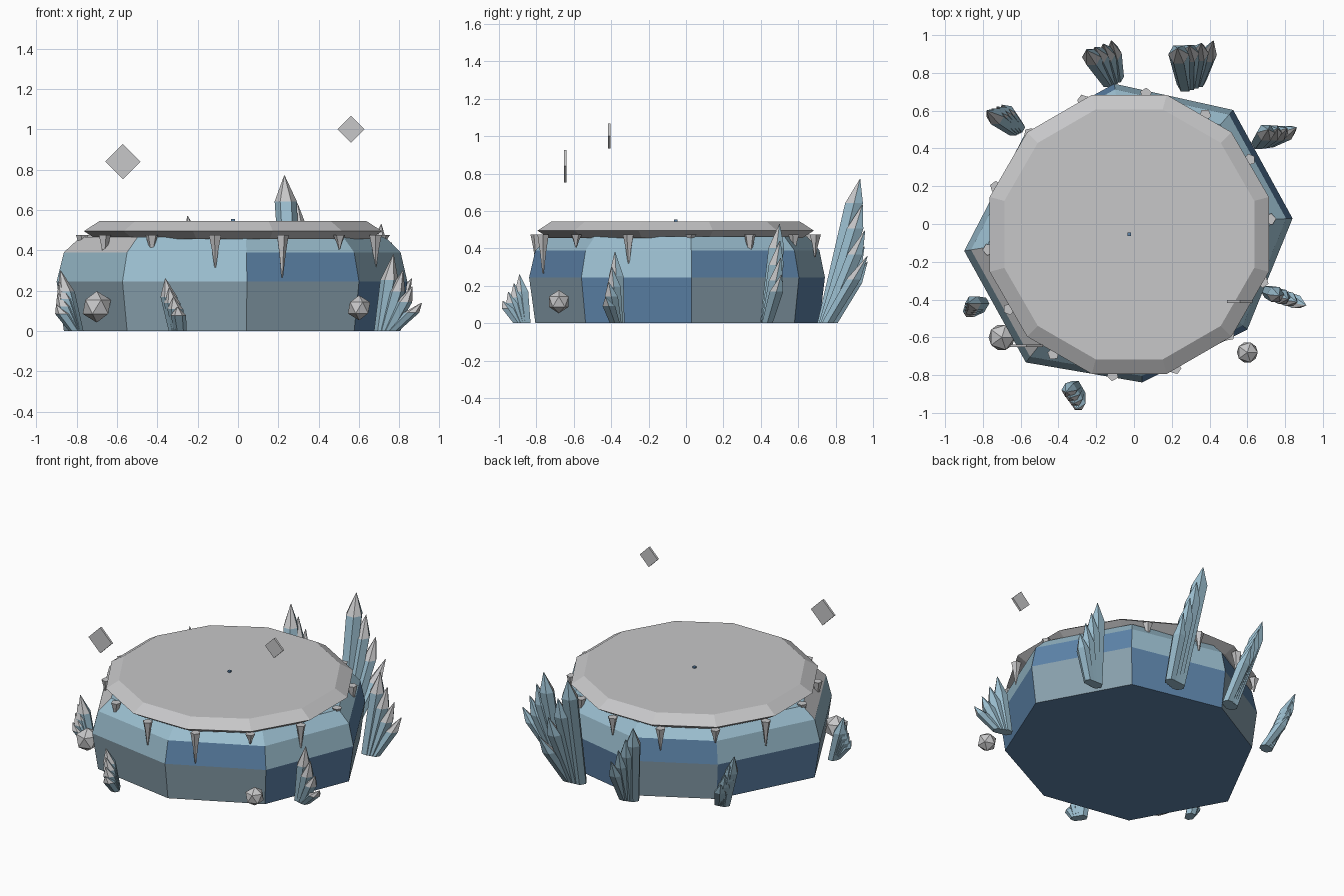
import bpy
import bmesh
from math import cos, sin, pi, radians
from mathutils import Vector

if "Cube" in bpy.data.objects:
    bpy.data.objects.remove(bpy.data.objects["Cube"])


def material(name, color):
    m = bpy.data.materials.new(name)
    m.use_nodes = True
    m.diffuse_color = (*color, 1)
    m.node_tree.nodes["Principled BSDF"].inputs["Base Color"].default_value = (*color, 1)
    return m


PALE = material("pale ice blue", (.33, .52, .63))
MUTED = material("muted blue grey", (.25, .355, .42))
DEEP = material("deep blue", (.11, .23, .40))
GREY = material("frost grey", (.57, .57, .58))
PALETTE = [PALE, MUTED, DEEP, GREY]
CODE = {"p": 0, "m": 1, "d": 2, "s": 3}


def make(name, bm, mats):
    bmesh.ops.recalc_face_normals(bm, faces=bm.faces)
    mesh = bpy.data.meshes.new(name)
    bm.to_mesh(mesh)
    bm.free()
    for m in mats:
        mesh.materials.append(m)
    ob = bpy.data.objects.new(name, mesh)
    bpy.context.collection.objects.link(ob)
    return ob


def loft(bm, rings):
    """Skin rings of points; returns the side faces, row by row."""
    rows = [[bm.verts.new(p) for p in ring] for ring in rings]
    n = len(rows[0])
    sides = [[bm.faces.new((a[i], a[(i + 1) % n], b[(i + 1) % n], b[i]))
              for i in range(n)] for a, b in zip(rows, rows[1:])]
    bm.faces.new(rows[0][::-1]).material_index = 0
    bm.faces.new(rows[-1]).material_index = 0
    return sides, rows


def circle(x, y, z, r, n, turn=0.0):
    return [(x + r * cos(2 * pi * i / n + turn), y + r * sin(2 * pi * i / n + turn), z)
            for i in range(n)]


# Faceted rock base: uneven octagon, coloured panel by panel
corners = [(2, .84), (49, .80), (98, .75), (140, .75),
           (189, .91), (232, .93), (273, .84), (317, .82)]
levels = [(0, .96), (.245, 1), (.39, .96), (.465, .87)]
bm = bmesh.new()
sides, rows = loft(bm, [[(r * s * cos(radians(a)), r * s * sin(radians(a)), z)
                         for a, r in corners] for z, s in levels])
for row, codes in zip(sides, ("mdmdmmmd", "dpdpppdp", "ppppsppp")):
    for face, c in zip(row, codes):
        face.material_index = CODE[c]
for face in bm.faces:
    if all(v.co.z < .01 for v in face.verts):
        face.material_index = CODE["d"]
make("rock_base", bm, PALETTE)

# Twelve-sided frosted slab with bevelled rim
CX, CY = -.025, -.055
bm = bmesh.new()
loft(bm, [circle(CX, CY, z, r, 12, pi / 12)
          for z, r in ((.455, .70), (.495, .765), (.545, .685))])
make("top_slab", bm, [GREY])

# Small marker at the slab centre
bm = bmesh.new()
loft(bm, [circle(CX, CY, z, .013, 4, pi / 4) for z in (.54, .555)])
make("centre_marker", bm, [DEEP])

# Icicles hanging from the rim
lengths = [.21, .07, .16, .05, .15, .10, .12, .15, .09, .17, .12, .13, .11, .16]
for i, length in enumerate(lengths):
    a = radians(-71) + 2 * pi * i / len(lengths)
    x, y = CX + .75 * cos(a), CY + .75 * sin(a)
    bm = bmesh.new()
    loft(bm, [circle(x, y, .475 - length * t, r, 5, a)
              for t, r in ((1, .004), (.45, .017), (0, .032))])
    make(f"icicle_{i + 1}", bm, [GREY])


# Crystals: six-sided leaning prisms with pointed, partly frosted tips
def crystal(name, base, tip):
    r = .035 + .026 * tip.z
    cap = max(.65, 1 - .16 / tip.z * .8)
    shoulder = base.lerp(tip, cap)
    bm = bmesh.new()
    sides, rows = loft(bm, [circle(*base, r * .8, 6), circle(*shoulder, r, 6),
                            circle(*tip, .002, 6)])
    bmesh.ops.recalc_face_normals(bm, faces=bm.faces)
    bm.normal_update()
    for face in sides[1]:
        if face.normal.y < -.2:
            face.material_index = 1
    make(name, bm, [PALE, GREY])


# Each cluster: foot, tallest tip, lowest tip
clusters = {
    "back_right": ((-.14, .76), (-.25, .92, .57), (-.12, .97, .33)),
    "back_left": ((.27, .74), (.23, .93, .77), (.42, .97, .36)),
    "side_back_right": ((-.64, .50), (-.78, .60, .40), (-.70, .63, .20)),
    "side_back_left": ((.66, .43), (.71, .50, .53), (.86, .51, .26)),
    "side_front_right": ((-.80, -.42), (-.88, -.42, .30), (-.90, -.47, .13)),
    "front": ((-.31, -.86), (-.36, -.89, .26), (-.30, -.98, .12)),
    "side_front_left": ((.71, -.36), (.77, -.38, .38), (.91, -.43, .14)),
}
COUNT = 4
for where, (foot, high, low) in clusters.items():
    high, low = Vector(high), Vector(low)
    for i in range(COUNT):
        t = i / (COUNT - 1)
        tip = high.lerp(low, t)
        shift = (low - high) * t * .4
        base = Vector((foot[0] + shift.x, foot[1] + shift.y, 0))
        crystal(f"crystal_{where}_{i + 1}", base, tip)

# Frosty boulders
for name, spot, r in (("boulder_right", (-.70, -.60, .12), .078),
                      ("boulder_left", (.60, -.68, .115), .062)):
    bm = bmesh.new()
    bmesh.ops.create_icosphere(bm, subdivisions=1, radius=r)
    bmesh.ops.translate(bm, verts=bm.verts, vec=spot)
    make(name, bm, [GREY])

# Floating thin diamonds
for name, (x, y, z), r in (("floating_diamond_right", (-.57, -.645, .84), .087),
                           ("floating_diamond_left", (.56, -.41, 1.0), .067)):
    bm = bmesh.new()
    loft(bm, [[(x + px, y + d, z + pz) for px, pz, _ in circle(0, 0, 0, r, 4)]
              for d in (-.007, .007)])
    make(name, bm, [GREY])
